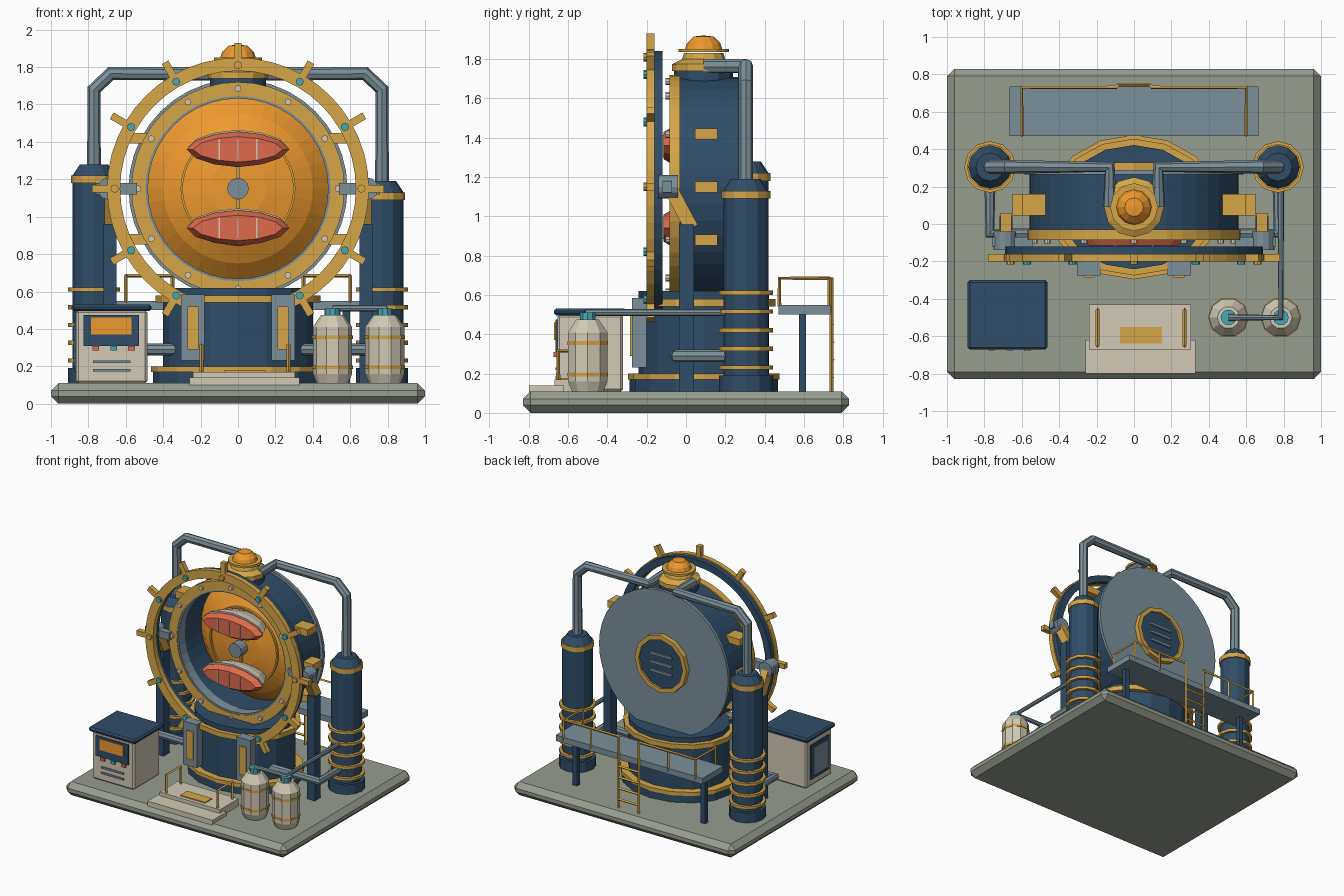
import bpy, bmesh
from math import sin, cos, pi, radians
from mathutils import Matrix, Vector

if "Cube" in bpy.data.objects:
    bpy.data.objects.remove(bpy.data.objects["Cube"])


def mat(name, hexcol):
    m = bpy.data.materials.new(name)
    c = [int(hexcol[i:i + 2], 16) / 255 for i in (0, 2, 4)]
    m.diffuse_color = [((v + .055) / 1.055) ** 2.4 for v in c] + [1]
    m.use_nodes = True
    m.node_tree.nodes["Principled BSDF"].inputs["Base Color"].default_value = m.diffuse_color
    return m


NAVY, GOLD, ORANGE = mat("navy", "2F4D68"), mat("gold", "D6A648"), mat("orange", "EE9A2E")
STEEL, STONE, CREAM = mat("steel", "7C909A"), mat("stone", "979D90"), mat("cream", "D2CAB6")
RED, TEAL = mat("red", "DD6B4C"), mat("teal", "45A9B4")
CZ = 1.15  # height of the drum axis


def finish(bm, name, m):
    bmesh.ops.recalc_face_normals(bm, faces=bm.faces[:])
    me = bpy.data.meshes.new(name)
    bm.to_mesh(me)
    bm.free()
    me.materials.append(m)
    ob = bpy.data.objects.new(name, me)
    bpy.context.collection.objects.link(ob)
    return ob


def box(name, x, y, z, m, bevel=0, matrix=None):
    """Box from (min, max) ranges."""
    bm = bmesh.new()
    bmesh.ops.create_cube(bm, size=1)
    for v in bm.verts:
        v.co = Vector([(a + b) / 2 + c * (b - a) for (a, b), c in zip((x, y, z), v.co)])
    if bevel:
        bmesh.ops.bevel(bm, geom=bm.edges[:], offset=bevel, segments=1, affect='EDGES')
    if matrix:
        bm.transform(matrix)
    return finish(bm, name, m)


def lathe(name, prof, at, m, n=12, axis='Z', ring=False, scale=(1, 1)):
    """Spin (radius, height) points; ring=True closes the profile into a hoop."""
    bm = bmesh.new()
    loops = []
    for r, h in prof:
        pts = []
        for i in range(n if r else 1):
            a = 2 * pi * i / n
            u, v = r * cos(a) * scale[0], r * sin(a) * scale[1]
            p = {'Z': (u, v, h), 'Y': (u, h, v), 'X': (h, u, v)}[axis]
            pts.append(bm.verts.new(Vector(p) + Vector(at)))
        loops.append(pts)
    pairs = list(zip(loops, loops[1:])) + ([(loops[-1], loops[0])] if ring else [])
    for a, b in pairs:
        for i in range(n):
            j = (i + 1) % n
            vs = [a[i % len(a)], a[j % len(a)], b[j % len(b)], b[i % len(b)]]
            bm.faces.new(list(dict.fromkeys(vs)))
    if not ring:
        for lp in (loops[0], loops[-1]):
            if len(lp) > 2:
                bm.faces.new(lp)
    return finish(bm, name, m)


def hoop(name, r0, r1, h0, h1, at, m, n=12, axis='Z', scale=(1, 1)):
    return lathe(name, [(r0, h0), (r1, h0), (r1, h1), (r0, h1)], at, m, n, axis, True, scale)


def disc(name, r, h0, h1, at, m, n=12, axis='Z', scale=(1, 1)):
    return lathe(name, [(r, h0), (r, h1)], at, m, n, axis, False, scale)


def pipe(name, pts, r, m, res=2):
    cu = bpy.data.curves.new(name, 'CURVE')
    cu.dimensions, cu.bevel_depth, cu.bevel_resolution, cu.use_fill_caps = '3D', r, res, True
    sp = cu.splines.new('POLY')
    sp.points.add(len(pts) - 1)
    for p, c in zip(sp.points, pts):
        p.co = (*c, 1)
    sp.use_smooth = False
    cu.materials.append(m)
    tmp = bpy.data.objects.new(name, cu)
    bpy.context.collection.objects.link(tmp)
    me = bpy.data.meshes.new_from_object(tmp.evaluated_get(bpy.context.evaluated_depsgraph_get()))
    bpy.data.objects.remove(tmp)
    bpy.context.collection.objects.link(bpy.data.objects.new(name, me))


# base slab and oval pedestal
box("base_slab", (-1, 1), (-.83, .83), (0, .11), STONE, .04)
P, S = (0, .09, 0), (1, .83)
disc("pedestal_foot", .455, .11, .17, P, NAVY, 16, scale=S)
disc("pedestal_foot_band", .465, .17, .2, P, GOLD, 16, scale=S)
disc("pedestal_body", .4, .2, .62, P, NAVY, 16, scale=S)
disc("pedestal_top_band", .44, .54, .58, P, GOLD, 16, scale=S)

# hollow drum, domed reflector, front flange
C = (0, 0, CZ)
hoop("drum_shell", .487, .56, -.04, .27, C, NAVY, 40, 'Y')
hoop("front_flange", .495, .57, -.085, -.03, C, GOLD, 40, 'Y')
hoop("flange_lip", .482, .497, -.08, 0, C, STEEL, 40, 'Y')
disc("back_cover", .585, .265, .29, C, STEEL, 40, 'Y')
lathe("reflector_dome", [(.487, .25), (.487, .22), (.4, .14), (.3, .085), (.15, .05), (0, .04)], C, ORANGE, 40, 'Y')
hoop("reflector_ring", .295, .307, .07, .1, C, GOLD, 40, 'Y')
disc("hub", .058, -.04, .08, C, STEEL, 12, 'Y')
box("hub_bar", (-.008, .008), (.03, .08), (CZ - .3, CZ + .3), GOLD)

# back hatch
disc("hatch_door", .2, .28, .315, C, NAVY, 12, 'Y')
hoop("hatch_ring", .2, .235, .28, .33, C, GOLD, 12, 'Y')
for i in (-1, 0, 1):
    box("hatch_louvre", (-.1, .1), (.31, .33), (CZ + i * .07 - .01, CZ + i * .07 + .01), STEEL)


# pointed pods on the reflector
def pod(name, z, rings, m):
    bm = bmesh.new()
    outline = [(-1, 0), (-.82, .5), (-.45, .85), (0, 1), (.45, .85), (.82, .5), (1, 0),
               (.82, -.5), (.45, -.85), (0, -1), (-.45, -.85), (-.82, -.5)]
    loops = [[bm.verts.new((u * w, y, z + v * h)) for u, v in outline] for y, w, h in rings]
    for a, b in zip(loops, loops[1:]):
        for i in range(12):
            bm.faces.new((a[i], a[i - 1], b[i - 1], b[i]))
    bm.faces.new(loops[0])
    bm.faces.new(loops[-1])
    finish(bm, name, m)


for z in (CZ + .21, CZ - .21):
    pod("pod_hull", z + .012, [(.09, .19, .06), (-.01, .25, .09), (-.06, .268, .092)], CREAM)
    pod("pod_cushion", z, [(-.03, .25, .08), (-.07, .275, .095), (-.115, .24, .068)], RED)
    for x in (-.1, 0, .1):
        box("pod_rib", (x - .004, x + .004), (-.12, -.1), (z - .055, z + .055), CREAM)

# rotating outer ring with grips and studs, flange bolts
hoop("outer_ring", .63, .7, -.2, -.16, C, GOLD, 48, 'Y')
hoop("outer_ring_backing", .635, .69, -.16, -.12, C, NAVY, 48, 'Y')
for i in range(12):
    a = i * pi / 6
    R = Matrix.Translation(C) @ Matrix.Rotation(-a, 4, 'Y')
    box("ring_grip", (.68, .78), (-.2, -.16), (-.02, .02), GOLD, 0, R)
    disc("ring_stud", .022, -.217, -.19, (.66 * cos(a), 0, CZ + .66 * sin(a)), TEAL if i % 3 else GOLD, 8, 'Y')
    disc("flange_bolt", .018, -.105, -.08, (.535 * cos(a), 0, CZ + .535 * sin(a)), CREAM, 8, 'Y')

# top cap
T = (0, .09, 0)
disc("cap_neck", .15, 1.64, 1.75, T, NAVY)
lathe("cap_collar", [(.16, 1.74), (.16, 1.775), (.11, 1.8), (.1, 1.83)], T, GOLD)
disc("cap_flange", .128, 1.835, 1.852, T, GOLD)
lathe("cap_dome", [(.095, 1.85), (.085, 1.88), (.05, 1.915), (0, 1.92)], T, ORANGE)

for s, side, top in ((-1, "left", 1.28), (1, "right", 1.19)):
    def X(a, b):
        return tuple(sorted((s * a, s * b)))
    # side column with coils
    K = (s * .77, .305, 0)
    disc(side + "_column_foot", .138, .11, .19, K, NAVY)
    lathe(side + "_column", [(.115, .19), (.115, top - .06), (.075, top)], K, NAVY)
    hoop(side + "_column_band", .11, .124, top - .1, top - .06, K, GOLD)
    for i in range(5):
        hoop(side + "_coil", .11, .138, .22 + i * .095, .242 + i * .095, K, GOLD)
    # overhead and lower pipes
    pipe(side + "_overhead_pipe", [(s * .77, .305, top - .02), (s * .77, .305, 1.68), (s * .68, .305, 1.765),
                                   (s * .13, .305, 1.765), (s * .13, .09, 1.765)], .037, STEEL)
    pipe(side + "_lower_pipe", [(s * .77, .3, .29), (s * .77, -.05, .29), (s * .3, -.05, .29)], .032, STEEL)
    # ring pivot, brace and post
    disc(side + "_pivot", .06, -.14, -.04, (s * .69, 0, CZ), STEEL, 12, 'Y')
    box(side + "_pivot_arm", X(.54, .76), (-.12, -.07), (CZ - .03, CZ + .03), STEEL)
    box(side + "_brace", X(.655, .715), (-.035, .035), (-.135, .135), GOLD, 0,
        Matrix.Translation((0, -.035, 1.06)) @ Matrix.Rotation(radians(28), 4, 'X'))
    box(side + "_post", X(.65, .72), (-.035, .04), (.11, .96), NAVY)
    # drum lugs
    for dz, a, b in ((-.27, .47, .6), (0, .53, .65), (.27, .47, .6)):
        box(side + "_drum_lug", X(a, b), (.045, .16), (CZ + dz - .028, CZ + dz + .028), GOLD)
    # pedestal front plates
    box(side + "_front_plate", X(.18, .305), (-.275, -.2), (.23, .585), STEEL)
    box(side + "_front_inset", X(.21, .27), (-.285, -.27), (.29, .52), GOLD)
    # rear platform supports and rails
    box(side + "_deck_leg", X(.56, .6), (.575, .61), (.1, .5), NAVY)
    pipe(side + "_deck_rail", [(s * .6, .475, .54), (s * .6, .475, .685), (s * .6, .73, .685), (s * .09, .73, .685)],
         .01, GOLD, 0)
    for x in (.6, .35):
        pipe(side + "_rail_post", [(s * x, .73, .52), (s * x, .73, .685)], .01, GOLD, 0)
    pipe(side + "_ladder_stile", [(s * .09, .74, .11), (s * .09, .74, .69)], .011, GOLD, 0)

# rear deck and ladder rungs
box("rear_deck", (-.665, .665), (.47, .735), (.5, .548), STEEL)
for i in range(4):
    pipe("ladder_rung", [(-.09, .745, .18 + i * .09), (.09, .745, .18 + i * .09)], .01, GOLD, 0)

# gas tanks and feed pipe
for x in (.505, .785):
    B = (x, -.5, 0)
    lathe("tank", [(.085, .11), (.105, .16), (.105, .41), (.06, .475)], B, CREAM, 10)
    for z in (.185, .345):
        hoop("tank_band", .1, .109, z, z + .02, B, GOLD, 10)
    disc("tank_cap", .042, .465, .51, B, TEAL, 10)
pipe("feed_pipe", [(.505, -.5, .51), (.785, -.5, .51), (.785, .25, .51)], .018, STEEL)

# control cabinet
box("cabinet", (-.865, -.485), (-.655, -.32), (.11, .5), CREAM, .012)
box("cabinet_roof", (-.89, -.463), (-.672, -.3), (.495, .53), NAVY, .012)
box("cabinet_screen_frame", (-.825, -.53), (-.664, -.65), (.31, .475), NAVY)
box("cabinet_screen", (-.785, -.57), (-.672, -.66), (.37, .46), ORANGE)
box("cabinet_side_panel", (-.875, -.86), (-.61, -.37), (.17, .45), NAVY)
box("cabinet_side_inset", (-.88, -.87), (-.58, -.4), (.2, .42), STEEL)
for x, m in ((-.76, RED), (-.665, TEAL), (-.57, RED)):
    box("cabinet_button", (x - .018, x + .018), (-.675, -.65), (.285, .31), m)
for z in (.18, .225):
    box("cabinet_vent", (-.775, -.575), (-.665, -.65), (z - .007, z + .007), STEEL)

# front steps with handrails
box("lower_step", (-.26, .33), (-.8, -.62), (.1, .14), CREAM)
box("upper_step", (-.24, .305), (-.67, -.43), (.1, .17), CREAM)
box("step_tread", (-.075, .15), (-.64, -.55), (.165, .178), GOLD)
for x in (-.195, .27):
    pipe("step_handrail", [(x, -.65, .16), (x, -.65, .315), (x, -.46, .315), (x, -.46, .16)], .011, GOLD, 0)
